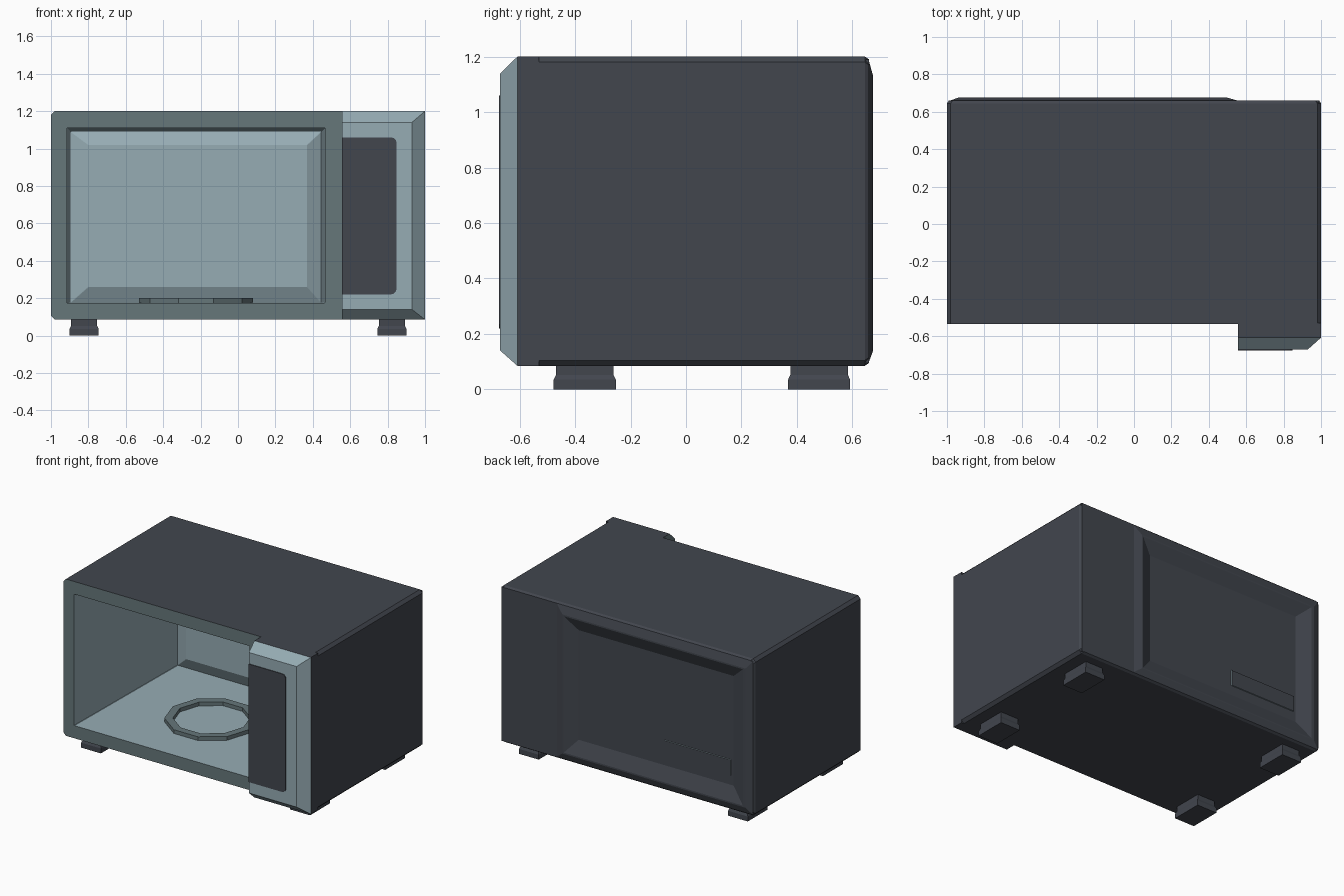
import bpy, bmesh
from math import cos, sin, pi

cube = bpy.data.objects.get("Cube")
if cube:
    bpy.data.objects.remove(cube)


def material(name, rgb):
    m = bpy.data.materials.new(name)
    m.use_nodes = True
    m.diffuse_color = (*rgb, 1)
    m.node_tree.nodes["Principled BSDF"].inputs["Base Color"].default_value = (*rgb, 1)
    return m


MATS = [material("charcoal", (0.054, 0.061, 0.076)),
        material("pale blue grey", (0.305, 0.413, 0.456)),
        material("dark teal grey", (0.133, 0.184, 0.195))]
DARK, PALE, TEAL = range(3)


def rect(x0, x1, z0, z1, y, c=0.0):
    """Rectangle facing the front, with optional cut corners."""
    if not c:
        return [(x0, y, z0), (x1, y, z0), (x1, y, z1), (x0, y, z1)]
    pts = [(x0 + c, z0), (x1 - c, z0), (x1, z0 + c), (x1, z1 - c),
           (x1 - c, z1), (x0 + c, z1), (x0, z1 - c), (x0, z0 + c)]
    return [(x, y, z) for x, z in pts]


def loft(name, rings, colours, start=None, end=None, flip=False, rule=None):
    """Skin successive rings, one colour per band; start and end colour the caps."""
    bm = bmesh.new()
    loops = [[bm.verts.new(p) for p in ring] for ring in rings]
    n = len(loops[0])
    for a, b, colour in zip(loops, loops[1:], colours):
        for i in range(n):
            j = (i + 1) % n
            bm.faces.new((a[i], a[j], b[j], b[i])).material_index = colour
    if start is not None:
        bm.faces.new(loops[0][::-1]).material_index = start
    if end is not None:
        bm.faces.new(loops[-1]).material_index = end
    if flip:
        bmesh.ops.reverse_faces(bm, faces=bm.faces[:])
    bm.normal_update()
    if rule:
        for f in bm.faces:
            f.material_index = rule(f)
    mesh = bpy.data.meshes.new(name)
    bm.to_mesh(mesh)
    bm.free()
    for m in MATS:
        mesh.materials.append(m)
    ob = bpy.data.objects.new(name, mesh)
    bpy.context.scene.collection.objects.link(ob)
    return ob


# Outer casing, open at both ends
loft("casing", [rect(-1, 1, 0.085, 1.2, -0.535, 0.02),
                rect(-1, 1, 0.085, 1.2, 0.645, 0.02),
                rect(-0.99, 0.99, 0.095, 1.19, 0.66, 0.02)],
     [DARK, DARK], flip=True)

# Front frame running into the cooking cavity, whose back wall bulges forward
loft("frame_and_cavity", [rect(-1, 0.6, 0.085, 1.2, -0.535, 0.02),
                          rect(-0.915, 0.465, 0.175, 1.11, -0.535, 0.002),
                          rect(-0.895, 0.445, 0.176, 1.09, 0.6, 0.002),
                          rect(-0.8, 0.37, 0.26, 1.02, 0.56, 0.002)],
     [TEAL, PALE, PALE], end=PALE)

# Back: raised rim with a pressed-in centre, beside a flat strip
loft("back_panel", [rect(-0.99, 0.56, 0.095, 1.19, 0.658),
                    rect(-0.94, 0.5, 0.14, 1.13, 0.675),
                    rect(-0.92, 0.49, 0.15, 1.12, 0.675),
                    rect(-0.82, 0.4, 0.25, 1.03, 0.635)],
     [DARK] * 3, end=DARK, flip=True)
loft("back_strip", [rect(0.55, 0.99, 0.095, 1.19, 0.62),
                    rect(0.55, 0.99, 0.095, 1.19, 0.66)],
     [DARK], end=DARK, flip=True)
loft("vent_plate", [rect(-0.8, -0.28, 0.32, 0.43, 0.634),
                    rect(-0.8, -0.28, 0.32, 0.43, 0.642)],
     [PALE], end=DARK, flip=True)


# Control panel block with sloped edges; its inner side matches the frame
def panel_colour(face):
    if face.normal.x < -0.9:
        return TEAL
    return PALE if face.calc_center_median().y < -0.62 else DARK


loft("control_panel", [rect(0.555, 1, 0.085, 1.2, -0.53),
                       rect(0.555, 1, 0.085, 1.2, -0.608),
                       rect(0.555, 0.93, 0.14, 1.14, -0.67)],
     [DARK, PALE], start=DARK, end=PALE, rule=panel_colour)

# Dark display plate, rounded on its outer corners
r = 0.03
outline = [(0.555, 0.22)]
for zc, first in ((0.22 + r, -pi / 2), (1.06 - r, 0)):
    for k in range(4):
        a = first + k * pi / 6
        outline.append((0.848 - r + r * cos(a), zc + r * sin(a)))
outline.append((0.555, 1.06))
loft("display", [[(x, y, z) for x, z in outline] for y in (-0.668, -0.675)],
     [DARK], end=DARK)

# Ten-sided turntable ring on the cavity floor
loft("turntable_ring",
     [[(-0.225 + rad * cos(i * pi / 5), 0.025 + rad * sin(i * pi / 5), z)
       for i in range(10)]
      for rad, z in ((0.305, 0.175), (0.305, 0.202), (0.25, 0.202), (0.25, 0.175))],
     [TEAL] * 3)

# Four stepped feet
for side, sx in (("right", -1), ("left", 1)):
    for end, cy in (("front", -0.365), ("back", 0.48)):
        cx = sx * 0.823
        rings = [[(cx + u * hx, cy + v * hy, z)
                  for u, v in ((-1, -1), (1, -1), (1, 1), (-1, 1))]
                 for hx, hy, z in ((0.078, 0.112, 0), (0.078, 0.112, 0.035),
                                   (0.07, 0.104, 0.052), (0.07, 0.104, 0.09))]
        loft(f"{end}_{side}_foot", rings, [DARK] * 3, start=DARK, end=DARK)
